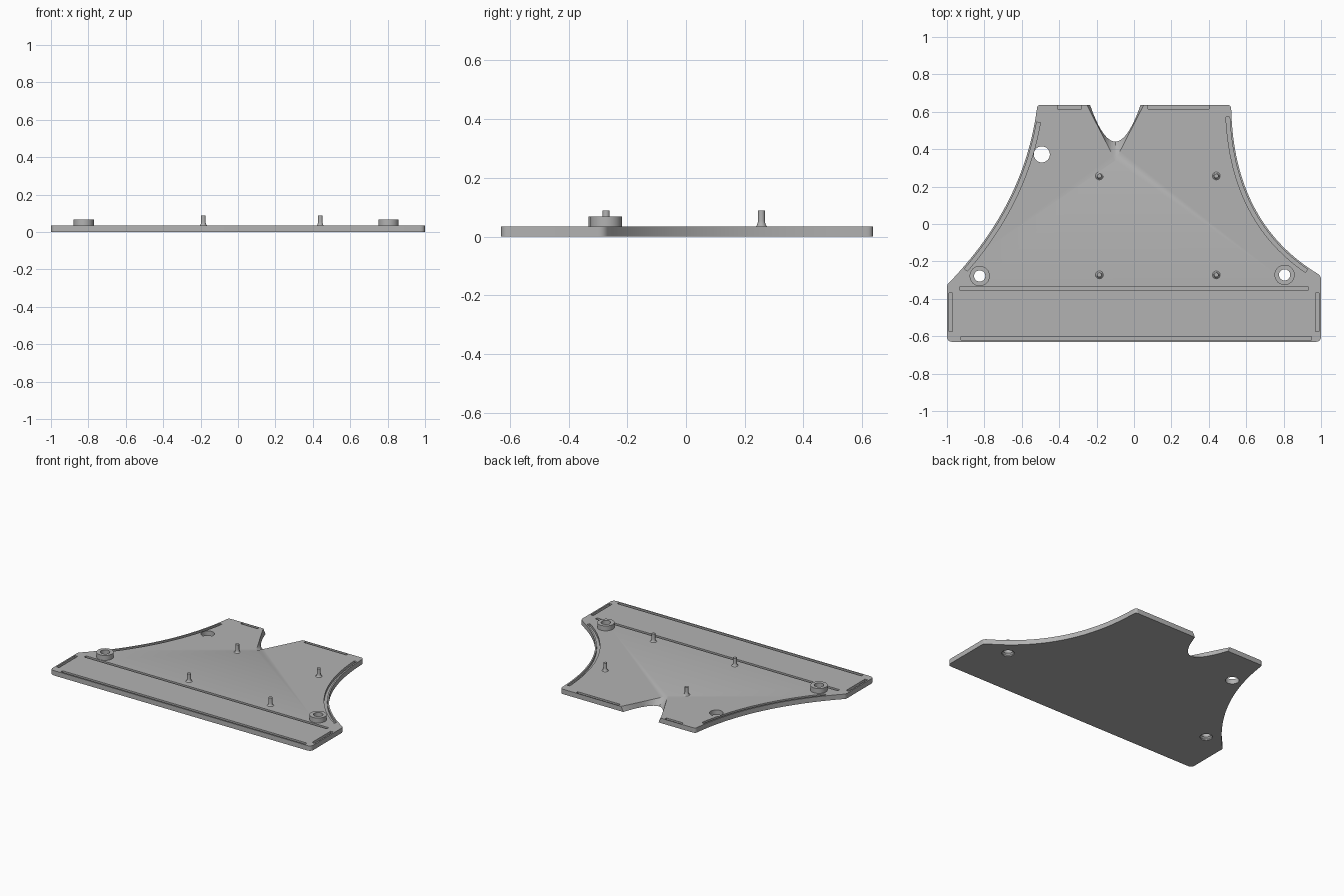
import bpy, bmesh, math
from mathutils import Vector

cube = bpy.data.objects.get("Cube")
if cube:
    bpy.data.objects.remove(cube, do_unlink=True)

TOP = 0.034      # plate thickness
FLOOR = 0.016    # groove floor height

grey = bpy.data.materials.new("plain grey")
grey.use_nodes = True
grey.diffuse_color = (0.45, 0.45, 0.45, 1)
grey.node_tree.nodes["Principled BSDF"].inputs["Base Color"].default_value = (0.45, 0.45, 0.45, 1)


def finish(name, bm):
    bmesh.ops.recalc_face_normals(bm, faces=bm.faces)
    mesh = bpy.data.meshes.new(name)
    bm.to_mesh(mesh)
    bm.free()
    mesh.materials.append(grey)
    ob = bpy.data.objects.new(name, mesh)
    bpy.context.collection.objects.link(ob)
    return ob


def loft(name, low, high, z0, z1):
    """Solid between two outlines with equal point counts."""
    bm = bmesh.new()
    a = [bm.verts.new((p[0], p[1], z0)) for p in low]
    b = [bm.verts.new((p[0], p[1], z1)) for p in high]
    bm.faces.new(a)
    bm.faces.new(b)
    n = len(a)
    for i in range(n):
        j = (i + 1) % n
        bm.faces.new((a[i], a[j], b[j], b[i]))
    return finish(name, bm)


def lathe(name, profile, x, y, closed=False, steps=32):
    """Revolve (radius, z) points about a vertical axis at x, y."""
    bm = bmesh.new()
    vs = [bm.verts.new((r, 0, z)) for r, z in profile]
    pairs = list(zip(vs, vs[1:])) + ([(vs[-1], vs[0])] if closed else [])
    es = [bm.edges.new(p) for p in pairs]
    bmesh.ops.spin(bm, geom=vs + es, cent=(0, 0, 0), axis=(0, 0, 1),
                   angle=math.tau, steps=steps)
    bmesh.ops.remove_doubles(bm, verts=bm.verts, dist=1e-5)
    bmesh.ops.translate(bm, verts=bm.verts, vec=(x, y, 0))
    return finish(name, bm)


def bezier(a, c, b, n):
    a, b, c = Vector(a), Vector(b), Vector(c)
    return [a * (1 - t) ** 2 + c * 2 * t * (1 - t) + b * t * t
            for t in (i / n for i in range(n + 1))]


def corner(p, before, after, r=0.03):
    """Rounded corner at p."""
    p = Vector(p)
    return bezier(p + (Vector(before) - p).normalized() * r, p,
                  p + (Vector(after) - p).normalized() * r, 6)


def slot(path, half=0.01):
    """Groove cutter along a path."""
    pts = [Vector(p) for p in path]
    left, right = [], []
    for i, p in enumerate(pts):
        d = (pts[min(i + 1, len(pts) - 1)] - pts[max(i - 1, 0)]).normalized()
        side = Vector((-d.y, d.x)) * half
        left.append(p + side)
        right.append(p - side)
    outline = left + right[::-1]
    return loft("groove_cutter", outline, outline, FLOOR, TOP + 0.03)


def cut(target, cutter):
    mod = target.modifiers.new("cut", 'BOOLEAN')
    mod.operation, mod.solver, mod.object = 'DIFFERENCE', 'EXACT', cutter
    bpy.context.view_layer.objects.active = target
    bpy.ops.object.modifier_apply(modifier=mod.name)
    bpy.data.objects.remove(cutter, do_unlink=True)


def inset(curve, dist, first, last):
    """Part of a curve, moved sideways."""
    out = []
    for i in range(first, last):
        d = (curve[i + 1] - curve[i - 1]).normalized()
        out.append(curve[i] + Vector((-d.y, d.x)) * dist)
    return out


# Plate outline, anticlockwise from front left
fl, fr, br, bl = (-1, -0.63), (1, -0.63), (0.518, 0.637), (-0.518, 0.637)
right_tip, left_tip = (1, -0.278), (-1, -0.325)
right_curve = bezier((0.96, -0.252), (0.535, 0.02), (0.52, 0.61), 32)
left_curve = bezier((-0.52, 0.61), (-0.59, 0.10), (-0.985, -0.31), 32)
outline = (corner(fl, left_tip, fr) + corner(fr, fl, right_tip)
           + corner(right_tip, fr, right_curve[0], 0.02) + right_curve
           + corner(br, right_curve[-1], bl, 0.02)
           + corner(bl, br, left_curve[0], 0.02) + left_curve
           + corner(left_tip, left_curve[-1], fl, 0.012))
plate = loft("base_plate", outline, outline, 0, TOP)

# Flared notch in the back edge
low = bezier((-0.235, 0.637), (-0.10, 0.245), (0.035, 0.637), 24)
high = bezier((-0.252, 0.637), (-0.10, 0.05), (0.052, 0.637), 24)
low = [(-0.235, 0.8)] + low + [(0.035, 0.8)]
high = [(-0.252, 0.8)] + high + [(0.052, 0.8)]
# Sharpen the upper edge towards a point
high = [(x, min(y, 0.8) if y > 0.6 else 0.34 + abs(x + 0.10) * 1.95) for x, y in high]
cut(plate, loft("notch_cutter", low, high, -0.0001, TOP + 0.0001))

# Grooves in the top
paths = [[(-0.93, -0.345), (0.93, -0.345)],
         [(-0.925, -0.611), (0.95, -0.611)],
         [(-0.98, -0.575), (-0.98, -0.37)],
         [(0.98, -0.575), (0.98, -0.37)],
         [(-0.41, 0.624), (-0.28, 0.624)],
         [(0.075, 0.624), (0.40, 0.624)],
         inset(right_curve, 0.02, 1, 32),
         inset(left_curve, 0.02, 2, 30)]
for path in paths:
    cut(plate, slot(path))

# Screw holes, widened underneath, with raised bosses
for side, x, y in (("right", -0.825, -0.278), ("left", 0.805, -0.272)):
    cut(plate, lathe("hole_cutter", [(0, -0.01), (0.04, -0.01), (0.04, 0.008),
                                     (0.03, 0.018), (0.03, 0.1), (0, 0.1)], x, y))
    lathe(side + "_boss", [(0.03, TOP), (0.054, TOP), (0.054, 0.068), (0.03, 0.068)],
          x, y, closed=True)

# Plain hole
cut(plate, lathe("hole_cutter", [(0, -0.01), (0.043, -0.01), (0.043, 0.1), (0, 0.1)],
                 -0.493, 0.372))

# Mounting pins with flared feet
for x in (-0.185, 0.44):
    for y in (-0.272, 0.257):
        name = ("back" if y > 0 else "front") + ("_left" if x > 0 else "_right") + "_pin"
        lathe(name, [(0.021, TOP), (0.016, TOP + 0.004), (0.013, TOP + 0.012),
                     (0.012, TOP + 0.02), (0.012, 0.089), (0, 0.089)], x, y, steps=20)

# Smooth rounded surfaces, keep hard edges
bpy.ops.object.select_all(action='DESELECT')
for ob in bpy.context.collection.objects:
    if ob.type == 'MESH':
        ob.select_set(True)
bpy.context.view_layer.objects.active = plate
bpy.ops.object.shade_smooth_by_angle(angle=math.radians(30))
